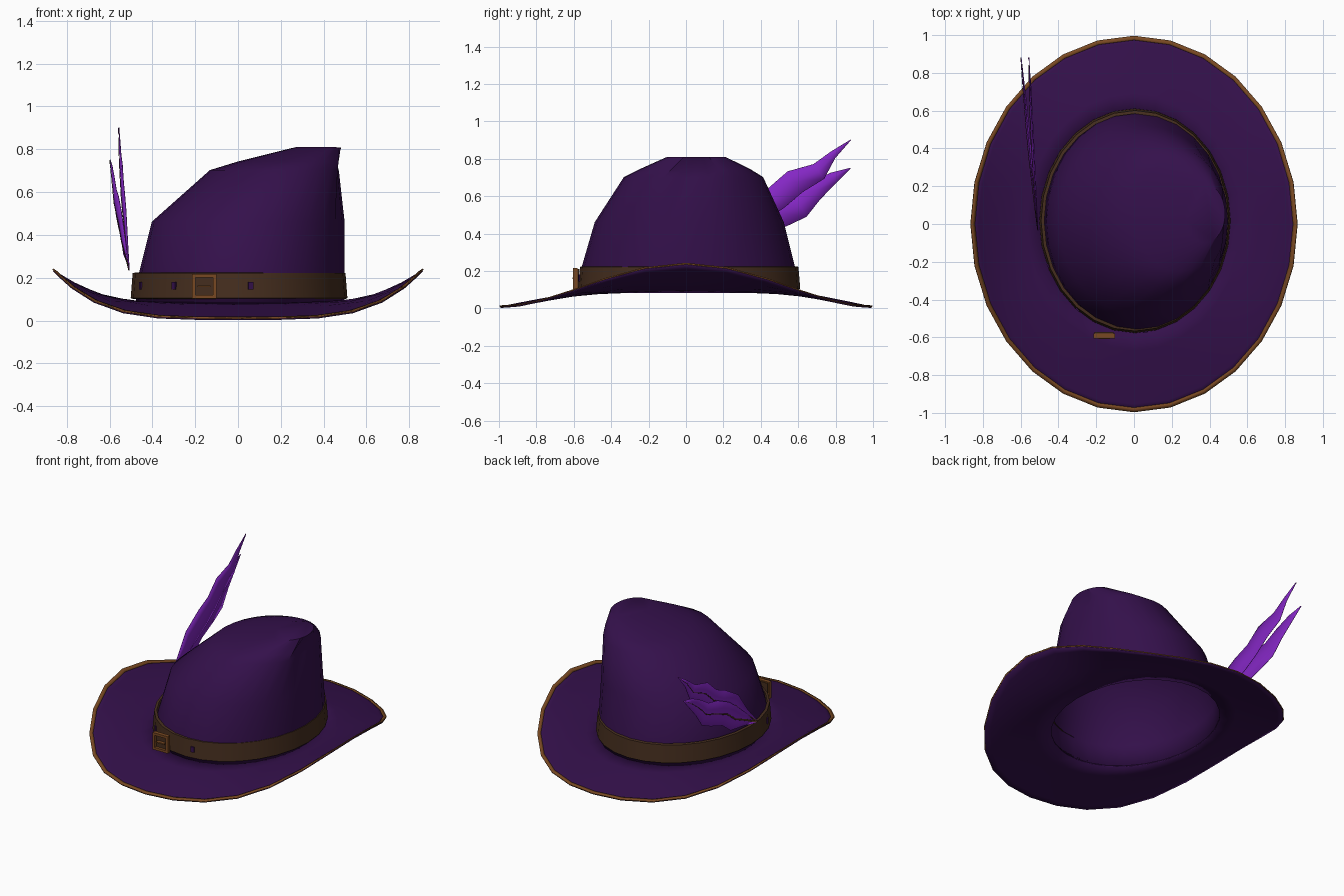
import bpy, bmesh, math
from mathutils import Vector

if "Cube" in bpy.data.objects:
    bpy.data.objects.remove(bpy.data.objects["Cube"])

SEG = 28


def material(name, rgb):
    m = bpy.data.materials.new(name)
    m.diffuse_color = (*rgb, 1)
    m.use_nodes = True
    m.node_tree.nodes["Principled BSDF"].inputs["Base Color"].default_value = m.diffuse_color
    return m


PURPLE = material("dark_purple_felt", (0.034, 0.0052, 0.07))
LEATHER = material("brown_leather", (0.060, 0.027, 0.013))
TRIM = material("copper_brown", (0.19, 0.066, 0.016))
PLUME = material("bright_violet", (0.23, 0.02, 0.55))


def make(name, rings, mat, closed=True, cap=False, thick=0, angle=35):
    """Loft a surface through equal-length rings of points."""
    bm = bmesh.new()
    vs = [[bm.verts.new(p) for p in r] for r in rings]
    n = len(vs[0])
    for a, b in zip(vs, vs[1:]):
        for i in range(n if closed else n - 1):
            j = (i + 1) % n
            bm.faces.new((a[i], a[j], b[j], b[i]))
    if cap:
        bm.faces.new(vs[-1])
    bmesh.ops.remove_doubles(bm, verts=bm.verts, dist=1e-5)
    me = bpy.data.meshes.new(name)
    bm.to_mesh(me)
    bm.free()
    ob = bpy.data.objects.new(name, me)
    bpy.context.collection.objects.link(ob)
    me.materials.append(mat)
    if thick:
        s = ob.modifiers.new("thickness", "SOLIDIFY")
        s.thickness, s.offset = thick, 0
    bpy.ops.object.select_all(action='DESELECT')
    ob.select_set(True)
    bpy.context.view_layer.objects.active = ob
    bpy.ops.object.shade_smooth_by_angle(angle=math.radians(angle))
    return ob


def box(name, center, size, mat):
    x, y, z = (s / 2 for s in size)
    bm = bmesh.new()
    bmesh.ops.create_cube(bm, size=1)
    for v in bm.verts:
        v.co = Vector(center) + Vector((v.co.x * size[0], v.co.y * size[1], v.co.z * size[2]))
    me = bpy.data.meshes.new(name)
    bm.to_mesh(me)
    bm.free()
    me.materials.append(mat)
    ob = bpy.data.objects.new(name, me)
    bpy.context.collection.objects.link(ob)
    return ob


def ellipse(cx, cy, rx, ry, z):
    return [(cx + rx * math.cos(a), cy + ry * math.sin(a), z)
            for a in (2 * math.pi * i / SEG for i in range(SEG))]


# Brim: drooping at front and back, curled up at both sides
def brim_ring(t, lift=0):
    pts = []
    for i in range(SEG):
        a = 2 * math.pi * i / SEG
        c, s = math.cos(a), math.sin(a)
        edge = 0.006 + 0.23 * abs(c) ** 4.2
        power = 1.1 + 0.7 * c * c
        z = 0.085 + (edge - 0.085) * t ** power
        pts.append(((0.47 + 0.395 * t) * c, 0.015 * (1 - t) + (0.575 + 0.421 * t) * s, z + lift))
    return pts


make("brim", [brim_ring(t) for t in (0, 0.25, 0.5, 0.75, 0.9, 0.99)], PURPLE, thick=0.008)
make("brim_trim", [brim_ring(t, 0.005) for t in (0.945, 1.0)], TRIM, thick=0.006)

# Crown: leaning dome, upright on the right and sloping on the left
# (left x, right x, front y, back y, z)
levels = [(-0.475, 0.495, -0.57, 0.60, 0.085), (-0.46, 0.495, -0.555, 0.58, 0.22),
          (-0.40, 0.495, -0.485, 0.52, 0.46), (-0.13, 0.493, -0.33, 0.41, 0.70),
          (0.0, 0.491, -0.25, 0.345, 0.74), (0.27, 0.48, -0.10, 0.21, 0.807)]
rings = [ellipse((l + r) / 2, (f + b) / 2, (r - l) / 2, (b - f) / 2, z)
         for l, r, f, b, z in levels]
# Pinched dent near the top of the upright side
for k, depth in ((3, 0.025), (4, 0.035)):
    for i in (-1, 0, 1):
        x, y, z = rings[k][i]
        rings[k][i] = (x - depth, y, z)
make("crown", rings, PURPLE, cap=True, thick=0.006, angle=40)

# Leather band around the crown
make("band", [ellipse(0.005, 0.017, rx, ry, z) for rx, ry, z in
              ((0.494, 0.58, 0.10), (0.506, 0.594, 0.105), (0.497, 0.584, 0.222), (0.48, 0.567, 0.225))],
     LEATHER, angle=30)

# Small felt-coloured slots on the front of the band
for x in (-0.455, -0.30, 0.06):
    y = 0.017 - 0.594 * math.sqrt(1 - ((x - 0.005) / 0.503) ** 2)
    slot = box("band_slot", (0, 0, 0), (0.024, 0.008, 0.036), PURPLE)
    slot.location = (x, y + 0.002, 0.162)
    slot.rotation_euler.z = math.atan2(0.594 ** 2 * x, -0.503 ** 2 * (y - 0.017))

# Buckle: square frame with a centre bar
bx, by, bz, h = -0.158, -0.592, 0.16, 0.049
for s in (-1, 1):
    box("buckle_side", (bx + s * h, by, bz), (0.016, 0.026, 0.114), TRIM)
    box("buckle_rail", (bx, by, bz + s * h), (0.114, 0.026, 0.016), TRIM)
box("buckle_tongue", (bx, by - 0.003, bz), (0.06, 0.026, 0.008), TRIM)
box("buckle_backing", (bx, by + 0.012, bz), (0.10, 0.014, 0.10), LEATHER)


# Feathers: (distance along, upper width, lower width)
def feather(name, tip, profile):
    base = Vector((-0.508, -0.03, 0.24))
    d = Vector(tip) - base
    side = Vector((0, -d.z, d.y)).normalized()
    rows, quill = [], []
    for t, up, low in profile:
        p = base + d * t
        mid = p + side * (up + low) / 2 + Vector((-0.01 * math.sin(math.pi * t), 0, 0))
        rows.append((p + side * up, mid, p + side * low))
        w = side * 0.006 * (1.1 - t)
        out = Vector((-0.003, 0, 0))
        quill.append((mid + w + out, mid - w + out))
    make(name, rows, PLUME, closed=False, thick=0.003)
    make(name + "_quill", quill, LEATHER, closed=False, thick=0.002)


feather("upper_feather", (-0.556, 0.88, 0.90),
        [(0, 0.008, -0.008), (0.15, 0.04, -0.03), (0.3, 0.09, -0.055), (0.45, 0.075, -0.08),
         (0.55, 0.05, -0.085), (0.67, 0.062, -0.075), (0.79, 0.012, -0.085),
         (0.89, 0.012, -0.03), (1, 0.002, -0.002)])
feather("lower_feather", (-0.597, 0.88, 0.75),
        [(0, 0.008, -0.008), (0.15, 0.03, -0.045), (0.3, 0.055, -0.095), (0.42, 0.07, -0.08),
         (0.57, 0.06, -0.104), (0.68, 0.03, -0.112), (0.79, 0.036, -0.065),
         (0.9, 0.03, -0.032), (1, 0.002, -0.002)])
